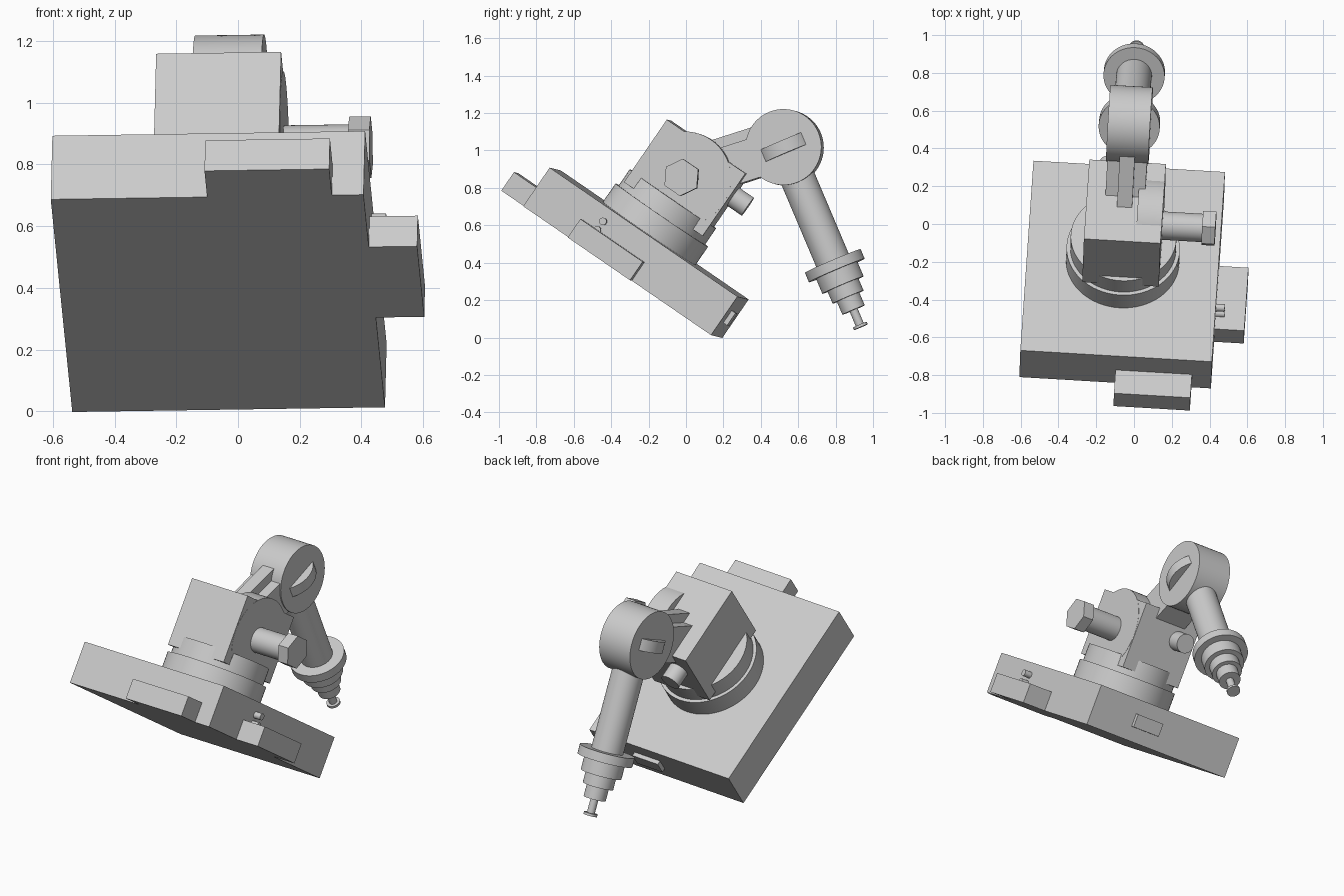
import bpy, bmesh, math
from mathutils import Matrix, Vector

cube = bpy.data.objects.get("Cube")
if cube:
    bpy.data.objects.remove(cube, do_unlink=True)

grey = bpy.data.materials.new("plain grey")
grey.use_nodes = True
grey.diffuse_color = (0.6, 0.6, 0.6, 1)
grey.node_tree.nodes["Principled BSDF"].inputs["Base Color"].default_value = (0.6, 0.6, 0.6, 1)

# Tilted frame of the whole machine: origin at the middle of the base plate top
U = Vector((0.998, -0.059, 0.015)).normalized()
V = Vector((0.057, 0.823, -0.565))
N = U.cross(V).normalized()
V = N.cross(U)
FRAME = Matrix.Translation((-0.06, -0.197, 0.556)) @ Matrix((U, V, N)).transposed().to_4x4()


def finish(name, bm, matrix, smooth=False):
    mesh = bpy.data.meshes.new(name)
    bm.to_mesh(mesh)
    bm.free()
    mesh.materials.append(grey)
    obj = bpy.data.objects.new(name, mesh)
    bpy.context.collection.objects.link(obj)
    obj.matrix_world = FRAME @ matrix
    if smooth:
        bpy.ops.object.select_all(action='DESELECT')
        obj.select_set(True)
        bpy.context.view_layer.objects.active = obj
        bpy.ops.object.shade_smooth_by_angle(angle=math.radians(30))
    return obj


def box(name, xs, ys, zs, matrix=Matrix()):
    bm = bmesh.new()
    bmesh.ops.create_cube(bm, size=1)
    for v in bm.verts:
        for i, (low, high) in enumerate((xs, ys, zs)):
            v.co[i] = high if v.co[i] > 0 else low
    return finish(name, bm, matrix)


def rod(name, start, end, radius, matrix=Matrix(), sides=64, end_radius=None):
    start, end = Vector(start), Vector(end)
    axis = end - start
    bm = bmesh.new()
    bmesh.ops.create_cone(bm, cap_ends=True, segments=sides, radius1=radius,
                          radius2=end_radius or radius, depth=axis.length)
    turn = Vector((0, 0, 1)).rotation_difference(axis).to_matrix().to_4x4()
    bm.transform(Matrix.Translation((start + end) / 2) @ turn)
    return finish(name, bm, matrix, smooth=sides > 8)


# Base plate with its front and side tabs, rear plug and side pins
box("base_plate", (-0.508, 0.508), (-0.61, 0.61), (-0.25, 0))
box("front_tab", (0, 0.405), (-0.76, -0.6), (-0.25, -0.13))
box("side_tab", (0.5, 0.665), (-0.31, 0.095), (-0.25, -0.13))
box("rear_plug", (0.03, 0.215), (0.6, 0.635), (-0.165, -0.085))
for i, z in enumerate((-0.075, -0.13)):
    rod(f"side_pin_{i + 1}", (0.5, -0.21, z), (0.555, -0.21, z), 0.02, sides=24)

# Turntable
rod("turntable_lower", (0, 0, 0), (0, 0, 0.12), 0.3)
rod("turntable_upper", (0, 0, 0.12), (0, 0, 0.225), 0.28)

# Shoulder block, its round hinge cheek, bolt and rear stub
HINGE = Vector((0, 0, 0.355))
box("shoulder_block", (-0.203, 0.203), (-0.255, 0.255), (0.155, 0.56))
rod("hinge_cheek", HINGE + Vector((0.07, 0, 0)), HINGE + Vector((0.204, 0, 0)), 0.25)
rod("bolt_shaft", HINGE + Vector((0.19, 0, 0)), HINGE + Vector((0.42, 0, 0)), 0.075)
rod("bolt_head", HINGE + Vector((0.415, 0, 0)), HINGE + Vector((0.485, 0, 0)), 0.1, sides=6)
rod("rear_stub", (-0.09, 0.24, 0.415), (-0.09, 0.35, 0.415), 0.058)

# Upper arm: a tall middle web between two lower rails
ELBOW = Vector((0, 0.338, 0.79))
reach = ELBOW - HINGE
arm = Matrix.Translation(HINGE) @ Matrix.Rotation(math.atan2(reach.z, reach.y), 4, 'X')
box("arm_web", (-0.04, 0.04), (0, 0.45), (-0.115, 0.155), arm)
for side, name in ((-1, "arm_rail_right"), (1, "arm_rail_left")):
    box(name, sorted((side * 0.035, side * 0.105)), (0, 0.45), (-0.115, 0.1), arm)

# Elbow drum with a disc across it that shows on both sides
fore = Matrix.Translation(ELBOW) @ Matrix.Rotation(math.atan2(-0.843, -0.538), 4, 'X')
rod("elbow_drum", ELBOW - Vector((0.112, 0, 0)), ELBOW + Vector((0.112, 0, 0)), 0.203)
rod("elbow_disc", (0, 0, -0.035), (0, 0, 0.035), 0.162, fore)

# Forearm and stepped tool
stages = (("forearm", 0.1, 0.67, 0.094), ("wrist_collar", 0.66, 0.715, 0.162),
          ("wrist_step_large", 0.71, 0.8, 0.12), ("wrist_step_middle", 0.795, 0.87, 0.09),
          ("wrist_step_small", 0.865, 0.945, 0.065), ("tool_rod", 0.94, 1.035, 0.023),
          ("tool_tip", 1.03, 1.045, 0.04))
for name, a, b, radius in stages:
    rod(name, (0, 0, a), (0, 0, b), radius, fore)
